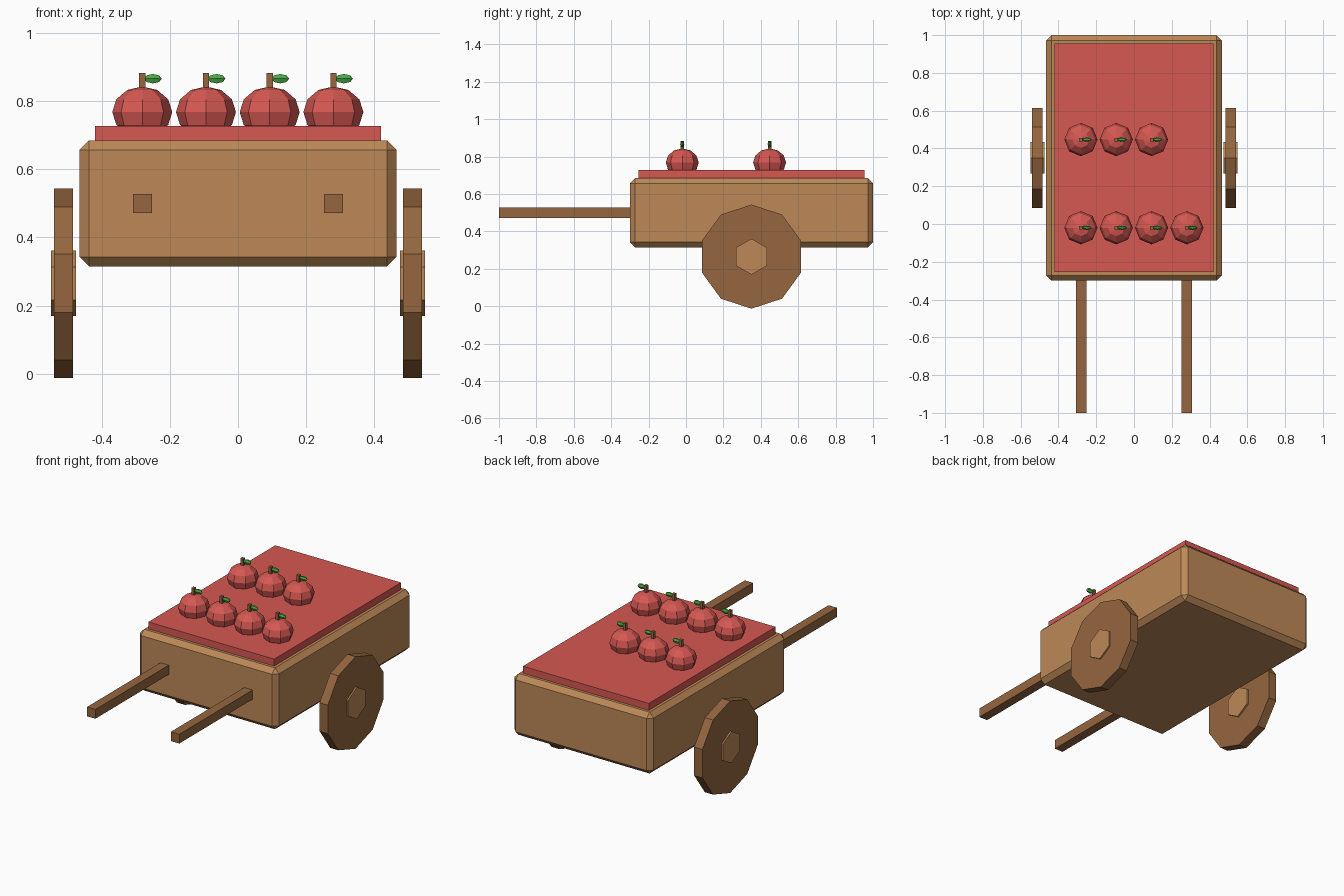
import bpy
import math
from mathutils import Matrix, Vector

cube = bpy.data.objects.get("Cube")
if cube:
    bpy.data.objects.remove(cube, do_unlink=True)


def material(name, color):
    m = bpy.data.materials.new(name)
    m.use_nodes = True
    rgba = (*color, 1)
    m.diffuse_color = rgba
    m.node_tree.nodes["Principled BSDF"].inputs["Base Color"].default_value = rgba
    return m


light_wood = material("light wood", (0.51, 0.25, 0.096))
dark_wood = material("dark wood", (0.30, 0.133, 0.05))
red = material("apple red", (0.67, 0.098, 0.085))
green = material("leaf green", (0.07, 0.40, 0.06))


def finish(name, mat):
    ob = bpy.context.object
    ob.name = name
    ob.data.name = name
    ob.data.materials.append(mat)
    return ob


def box(name, low, high, mat, bevel=0):
    low, high = Vector(low), Vector(high)
    bpy.ops.mesh.primitive_cube_add(size=1, location=(low + high) / 2)
    ob = finish(name, mat)
    ob.data.transform(Matrix.Diagonal((*(high - low), 1)))
    if bevel:
        mod = ob.modifiers.new("chamfer", "BEVEL")
        mod.width = bevel
        mod.segments = 1
    return ob


def disc(name, sides, radius, x_low, x_high, mat):
    # Axis along x, with a corner pointing to the front
    bpy.ops.mesh.primitive_cylinder_add(
        vertices=sides, radius=radius, depth=x_high - x_low,
        location=((x_low + x_high) / 2, 0.35, 0.265))
    ob = finish(name, mat)
    ob.data.transform(Matrix.Rotation(math.pi / 2, 4, "Y")
                      @ Matrix.Rotation(math.pi / 2, 4, "Z")
                      @ Matrix.Rotation(math.pi / 2, 4, "Z")
                      @ Matrix.Rotation(math.pi / 2, 4, "Z")
                      @ Matrix.Rotation(0, 4, "Z"))
    return ob


def ball(name, segments, rings, loc, size, mat, axis_x=False):
    bpy.ops.mesh.primitive_uv_sphere_add(segments=segments, ring_count=rings,
                                         radius=1, location=loc)
    ob = finish(name, mat)
    turn = Matrix.Rotation(math.pi / 2 if axis_x else 0, 4, "Y")
    ob.data.transform(Matrix.Diagonal((*size, 1)) @ turn)
    return ob


# Cart body and the red load on top
box("cart_body", (-0.465, -0.3, 0.315), (0.465, 1, 0.685), light_wood, 0.028)
box("load_top", (-0.42, -0.255, 0.66), (0.42, 0.955, 0.727), red)

# Handles, wheels and hubs
for side, s in (("left", 1), ("right", -1)):
    x = 0.28 * s
    box(side + "_handle", (x - 0.028, -1, 0.472), (x + 0.028, -0.25, 0.528), dark_wood)
    a, b = sorted((0.485 * s, 0.54 * s))
    disc(side + "_wheel", 10, 0.278, a, b, dark_wood)
    a, b = sorted((0.475 * s, 0.549 * s))
    disc(side + "_hub", 6, 0.096, a, b, light_wood)

# Apples: a front row of four and a back row of three
for row, y, count in (("front", -0.02, 4), ("back", 0.447, 3)):
    for i in range(count):
        x = -0.281 + 0.187 * i
        tag = f"{row}_{i + 1}"
        ball("apple_" + tag, 8, 6, (x, y, 0.768), (0.088, 0.088, 0.075), red)
        box("stem_" + tag, (x - 0.009, y - 0.009, 0.82),
            (x + 0.009, y + 0.009, 0.882), dark_wood)
        ball("leaf_" + tag, 6, 4, (x + 0.031, y, 0.866),
             (0.026, 0.011, 0.016), green, True)
